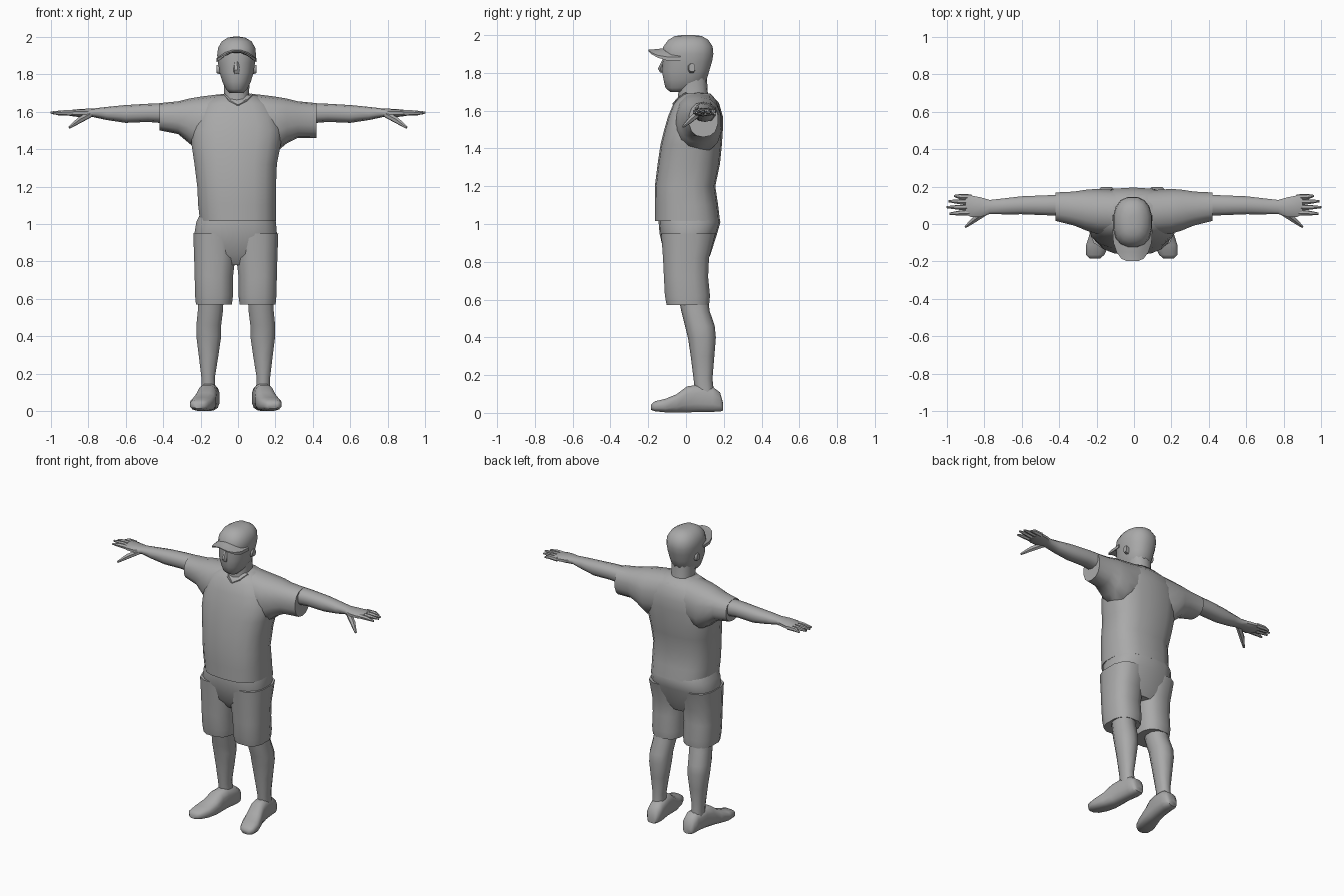
import bpy, bmesh, math
from mathutils import Vector

grey = bpy.data.materials.new("plain_grey")
grey.diffuse_color = (0.4, 0.4, 0.4, 1)


def finish(name, bm, angle=50):
    bmesh.ops.recalc_face_normals(bm, faces=bm.faces)
    me = bpy.data.meshes.new(name)
    bm.to_mesh(me)
    bm.free()
    me.materials.append(grey)
    ob = bpy.data.objects.new(name, me)
    bpy.context.collection.objects.link(ob)
    bpy.ops.object.select_all(action='DESELECT')
    ob.select_set(True)
    bpy.context.view_layer.objects.active = ob
    bpy.ops.object.shade_smooth_by_angle(angle=math.radians(angle))
    return ob


def skin(name, rings, angle=50):
    """Bridge equal rings of points and cap both ends."""
    bm = bmesh.new()
    vs = [[bm.verts.new(p) for p in r] for r in rings]
    n = len(vs[0])
    for a, b in zip(vs, vs[1:]):
        for i in range(n):
            bm.faces.new((a[i], a[(i + 1) % n], b[(i + 1) % n], b[i]))
    bm.faces.new(vs[0])
    bm.faces.new(vs[-1])
    return finish(name, bm, angle)


def loft(name, axis, rows, n=14, power=0.85, s=1, off=0.0, angle=50):
    """Rows are (position on axis, low a, high a, low b, high b)."""
    rings = []
    for t, a0, a1, b0, b1 in rows:
        ring = []
        for i in range(n):
            w = 2 * math.pi * (i + 0.5) / n
            c, d = math.cos(w), math.sin(w)
            c = math.copysign(abs(c) ** power, c)
            d = math.copysign(abs(d) ** power, d)
            a = (a0 + a1) / 2 + c * (a1 - a0) / 2
            b = (b0 + b1) / 2 + d * (b1 - b0) / 2
            p = {'x': (t, a, b), 'y': (a, t, b), 'z': (a, b, t)}[axis]
            ring.append((s * p[0] + off, p[1], p[2]))
        rings.append(ring)
    return skin(name, rings, angle)


def tube(name, pts, s=1, n=6):
    """Tapered limb through (x, y, z, radius) points."""
    rings = []
    d = (Vector(pts[-1][:3]) - Vector(pts[0][:3])).normalized()
    u = d.orthogonal().normalized()
    v = d.cross(u)
    for x, y, z, r in pts:
        ring = [Vector((x, y, z)) + r * (u * math.cos(k) + v * math.sin(k))
                for k in (2 * math.pi * i / n for i in range(n))]
        rings.append([(s * p.x, p.y, p.z) for p in ring])
    return skin(name, rings)


# Shirt body
loft("shirt_body", 'z', [
    (1.015, -0.205, 0.205, -0.165, 0.18), (1.10, -0.215, 0.205, -0.165, 0.17),
    (1.20, -0.22, 0.205, -0.165, 0.155), (1.32, -0.235, 0.21, -0.15, 0.18),
    (1.42, -0.25, 0.23, -0.135, 0.19), (1.50, -0.25, 0.24, -0.115, 0.195),
    (1.57, -0.23, 0.22, -0.095, 0.195), (1.64, -0.20, 0.18, -0.065, 0.175),
    (1.69, -0.11, 0.10, -0.02, 0.13)], n=18, power=0.75)

# Head, rising into the cap crown
loft("neck", 'z', [(1.62, -0.085, 0.07, -0.05, 0.13), (1.70, -0.075, 0.06, -0.04, 0.115),
                   (1.78, -0.08, 0.065, -0.05, 0.11)])
loft("head", 'z', [
    (1.70, -0.045, 0.03, -0.085, -0.01), (1.72, -0.065, 0.05, -0.11, 0.06),
    (1.76, -0.085, 0.07, -0.12, 0.11), (1.81, -0.10, 0.085, -0.13, 0.125),
    (1.86, -0.108, 0.092, -0.125, 0.14), (1.90, -0.113, 0.098, -0.13, 0.147),
    (1.94, -0.108, 0.094, -0.122, 0.143), (1.975, -0.088, 0.074, -0.095, 0.12),
    (1.995, -0.055, 0.04, -0.06, 0.085), (2.0, -0.025, 0.01, -0.02, 0.045)], n=16)
tube("nose", [(-0.008, -0.115, 1.865, 0.012), (-0.008, -0.132, 1.82, 0.018),
              (-0.008, -0.125, 1.80, 0.012)])
for s in (-1, 1):
    loft("ear", 'x', [(0.08, 0.005, 0.05, 1.795, 1.855), (0.108, 0.015, 0.05, 1.805, 1.85)],
         n=8, s=s, off=-0.008)

# Cap brim: an arched sheet, thick at the cap and thin at the tip
rings = []
for y, half, z, drop, h in [(-0.03, 0.107, 1.925, 0.05, 0.02), (-0.10, 0.102, 1.925, 0.05, 0.02),
                            (-0.15, 0.085, 1.922, 0.035, 0.012), (-0.185, 0.06, 1.92, 0.016, 0.008),
                            (-0.198, 0.03, 1.922, 0.004, 0.005)]:
    arc = [(k, z - drop * k * k) for k in (-1, -0.6, -0.2, 0.2, 0.6, 1)]
    rings.append([(-0.008 + half * k, y, zz + h / 2) for k, zz in arc]
                 + [(-0.008 + half * k, y, zz - h / 2) for k, zz in reversed(arc)])
skin("cap_brim", rings)

# V neckline, a thin folded band
for s in (-1, 1):
    tube("collar", [(0.0, -0.068, 1.635, 0.005), (0.045, -0.045, 1.66, 0.007),
                    (0.075, 0.0, 1.69, 0.008)], s=s)

for s, side in ((-1, "left"), (1, "right")):
    # Sleeve running from the neck over the shoulder
    low = 0.02 if s < 0 else 0
    loft(side + "_sleeve", 'x', [
        (0.02, -0.05, 0.18, 1.45, 1.70), (0.12, -0.06, 0.185, 1.40, 1.69),
        (0.20, -0.055, 0.19, 1.38, 1.68), (0.26, -0.035, 0.185, 1.43, 1.67),
        (0.32, -0.01, 0.175, 1.46 + low, 1.655),
        (0.42, 0.015, 0.17, 1.46 + 2 * low, 1.645)], s=s)
    # Bare arm and palm
    loft(side + "_arm", 'x', [
        (0.36, 0.04, 0.16, 1.535, 1.645), (0.48, 0.045, 0.155, 1.545, 1.642),
        (0.60, 0.05, 0.15, 1.54, 1.635), (0.70, 0.05, 0.138, 1.555, 1.625),
        (0.77, 0.052, 0.13, 1.57, 1.617), (0.82, 0.035, 0.145, 1.57, 1.615),
        (0.87, 0.035, 0.155, 1.573, 1.612), (0.90, 0.05, 0.155, 1.578, 1.607)], n=10, s=s)
    # Fingers and thumb
    for tip, y0, y1, z in [(0.96, 0.143, 0.15, 1.585), (0.99, 0.116, 0.122, 1.592),
                           (1.0, 0.088, 0.09, 1.595), (0.985, 0.062, 0.055, 1.59)]:
        tube(side + "_finger", [(0.87, y0, 1.592, 0.016), (0.93, (y0 + y1) / 2, 1.594, 0.014),
                                (tip, y1, z, 0.006)], s=s)
    tube(side + "_thumb", [(0.79, 0.065, 1.585, 0.018), (0.85, 0.025, 1.552, 0.017),
                           (0.90, -0.015, 1.515, 0.007)], s=s)

# Shorts
loft("shorts_seat", 'z', [
    (0.78, -0.17, 0.15, -0.07, 0.10), (0.84, -0.225, 0.20, -0.115, 0.13),
    (0.95, -0.235, 0.21, -0.14, 0.165), (1.01, -0.225, 0.205, -0.145, 0.182),
    (1.06, -0.20, 0.19, -0.14, 0.165)], n=18, power=0.75)
for s, side in ((-1, "left"), (1, "right")):
    off = -0.012
    loft(side + "_shorts_leg", 'z', [
        (0.57, 0.018, 0.215, -0.105, 0.125), (0.62, 0.012, 0.22, -0.115, 0.13),
        (0.72, 0.012, 0.222, -0.12, 0.12), (0.82, 0.0, 0.225, -0.125, 0.125),
        (0.95, -0.005, 0.23, -0.135, 0.16)], n=12, power=0.75, s=s, off=off)
    # Lower leg
    loft(side + "_lower_leg", 'z', [
        (0.09, 0.105, 0.185, 0.05, 0.15), (0.18, 0.11, 0.185, 0.04, 0.14),
        (0.30, 0.09, 0.20, 0.025, 0.15), (0.40, 0.075, 0.213, 0.01, 0.158),
        (0.46, 0.075, 0.213, -0.005, 0.152), (0.54, 0.065, 0.205, -0.025, 0.125),
        (0.66, 0.06, 0.20, -0.05, 0.11)], n=10, s=s, off=off)
    # Shoe with toes turned out
    loft(side + "_shoe", 'y', [
        (-0.185, 0.17, 0.225, 0.015, 0.045), (-0.165, 0.145, 0.245, 0.008, 0.062),
        (-0.11, 0.12, 0.245, 0.002, 0.075), (-0.05, 0.105, 0.225, 0.0, 0.10),
        (0.005, 0.10, 0.205, 0.0, 0.142), (0.06, 0.095, 0.195, 0.004, 0.15),
        (0.14, 0.085, 0.185, 0.004, 0.14), (0.18, 0.09, 0.18, 0.006, 0.11),
        (0.197, 0.105, 0.165, 0.012, 0.05)], n=12, power=0.7, s=s, off=off)
